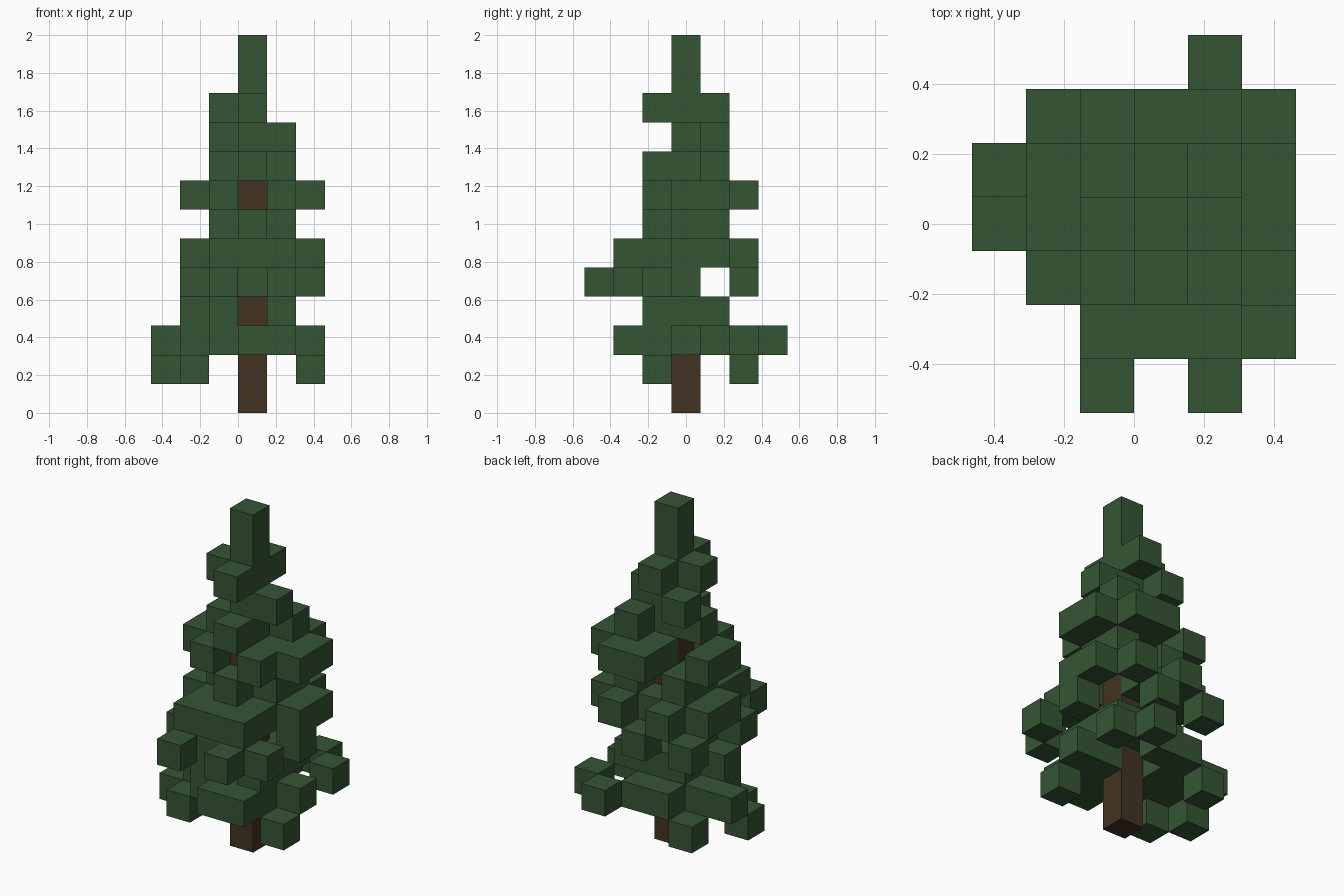
import bpy
import bmesh
from mathutils import Vector

cube = bpy.data.objects.get("Cube")
if cube:
    bpy.data.objects.remove(cube, do_unlink=True)

V = 2 / 13  # block size


def make_material(name, color):
    m = bpy.data.materials.new(name)
    m.use_nodes = True
    m.diffuse_color = color
    m.node_tree.nodes["Principled BSDF"].inputs["Base Color"].default_value = color
    return m


leaf_green = make_material("leaf green", (0.036, 0.091, 0.034, 1))
bark_brown = make_material("bark brown", (0.056, 0.033, 0.017, 1))

# Foliage tiers from low to high; rows run from back to front, columns from -x to +x.
EMPTY = "......"
TIP = [EMPTY, EMPTY, EMPTY, "...#.."]
TIERS = [
    [EMPTY, ".#....", EMPTY, "#.....", ".#...#"],
    ["....#.", "..##.#", "###...", ".##.##", "..###.", "...##."],
    [EMPTY, EMPTY, "..###.", ".##.#.", "..#.#."],
    [EMPTY, ".#.#..", EMPTY, "..#..#", ".###..", ".....#", "..#.#."],
    [EMPTY, "..#.#.", ".###.#", ".##..#", "..###.", "..###."],
    [EMPTY, EMPTY, "..#.#.", "..#.#.", "...#.."],
    [EMPTY, "...##.", ".#.###", ".#..##", "..#.#."],
    [EMPTY, EMPTY, "....#.", "..##..", "...#.."],
    [EMPTY, EMPTY, "..#...", "...##."],
    [EMPTY, EMPTY, "...#..", "..##..", "...#.."],
    TIP,
    TIP,
]

leaves = {(col - 3, 3 - row, tier)
          for tier, rows in enumerate(TIERS, 1)
          for row, line in enumerate(rows)
          for col, mark in enumerate(line) if mark == "#"}
trunk = {(0, 0, k) for k in range(8)}


def build_blocks(name, cells, solid, material):
    """Join blocks into one mesh, keeping only faces open to the air."""
    bm = bmesh.new()
    for cell in sorted(cells):
        c = Vector(cell)
        center = c + Vector((0.5, 0, 0.5))
        for axis in range(3):
            for sign in (-1, 1):
                n = Vector((0, 0, 0))
                n[axis] = sign
                if tuple(int(a) for a in c + n) in solid:
                    continue
                u = Vector((0, 0, 0))
                u[(axis + 1) % 3] = 0.5
                w = n.cross(u)
                mid = center + n / 2
                corners = (mid - u - w, mid + u - w, mid + u + w, mid - u + w)
                bm.faces.new([bm.verts.new(p * V) for p in corners])
    bmesh.ops.remove_doubles(bm, verts=bm.verts, dist=V / 100)
    mesh = bpy.data.meshes.new(name)
    bm.to_mesh(mesh)
    bm.free()
    mesh.materials.append(material)
    obj = bpy.data.objects.new(name, mesh)
    bpy.context.collection.objects.link(obj)
    return obj


# Trunk, then one object per foliage tier
solid = leaves | trunk
build_blocks("trunk", trunk, solid, bark_brown)
for tier in range(1, len(TIERS) + 1):
    cells = {c for c in leaves if c[2] == tier}
    build_blocks(f"foliage_tier_{tier}", cells, solid, leaf_green)
